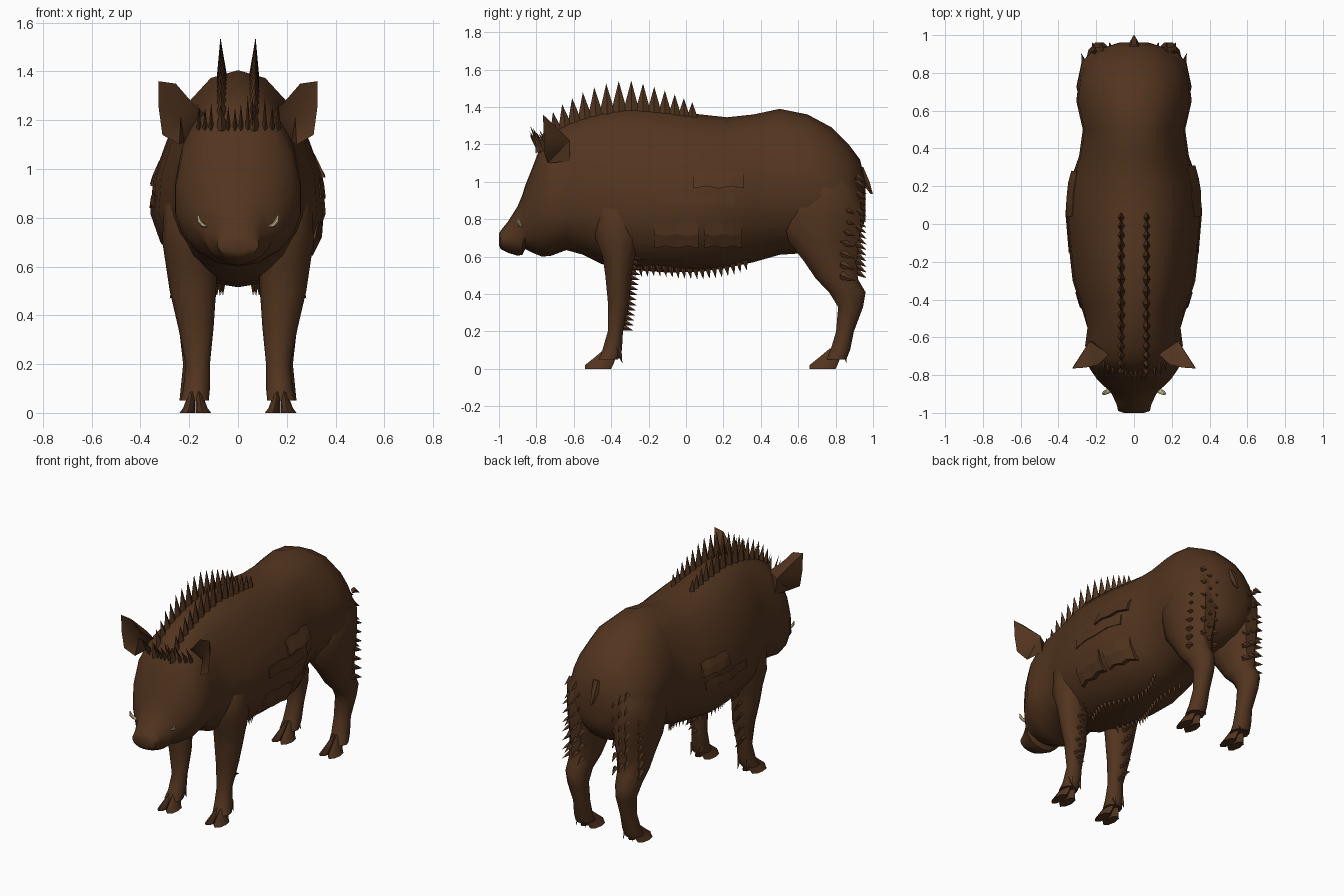
import bpy, bmesh, math, random
from mathutils import Vector
from mathutils.bvhtree import BVHTree

if "Cube" in bpy.data.objects:
    bpy.data.objects.remove(bpy.data.objects["Cube"])
random.seed(4)


def mat(name, c):
    m = bpy.data.materials.new(name)
    m.diffuse_color = (*c, 1)
    m.use_nodes = True
    m.node_tree.nodes["Principled BSDF"].inputs["Base Color"].default_value = m.diffuse_color
    return m


BROWN = mat("brown hide", (0.085, 0.035, 0.0135))
IVORY = mat("ivory", (0.60, 0.50, 0.29))


def finish(name, bm, m=BROWN, smooth=True):
    bmesh.ops.recalc_face_normals(bm, faces=bm.faces)
    me = bpy.data.meshes.new(name)
    bm.to_mesh(me)
    bm.free()
    ob = bpy.data.objects.new(name, me)
    bpy.context.collection.objects.link(ob)
    me.materials.append(m)
    if smooth:
        bpy.ops.object.select_all(action='DESELECT')
        ob.select_set(True)
        bpy.context.view_layer.objects.active = ob
        bpy.ops.object.shade_smooth_by_angle(angle=math.radians(45))
    return ob


def loft(bm, rings):
    """Skin a list of point rings and cap both ends."""
    vs = [[bm.verts.new(p) for p in r] for r in rings]
    n = len(vs[0])
    for a, b in zip(vs, vs[1:]):
        for i in range(n):
            j = (i + 1) % n
            bm.faces.new((a[i], a[j], b[j], b[i]))
    bm.faces.new(vs[0])
    bm.faces.new(vs[-1])


def body_ring(y, zb, zt, w, zc, n=18):
    pts = []
    for i in range(n):
        a = 2 * math.pi * i / n
        s, c = math.sin(a), math.cos(a)
        x = w * math.copysign(abs(s) ** 0.95, s)
        if c > 0 and y > -.5:  # sloping upper flanks
            x *= 1 - .10 * math.sin(2 * abs(math.asin(c)))
        pts.append((x, y, zc + c * ((zt - zc) if c > 0 else (zc - zb))))
    return pts


def leg_ring(s, z, y0, y1, x0, x1, n=10):
    return [(s * ((x0 + x1) / 2 + (x1 - x0) / 2 * math.cos(t)),
             (y0 + y1) / 2 + (y1 - y0) / 2 * math.sin(t), z)
            for t in (2 * math.pi * i / n for i in range(n))]


def spike(bm, base, tip, wx, wy):
    """Four-sided bristle."""
    base, tip = Vector(base), Vector(tip)
    d = (tip - base).normalized()
    u = d.cross(Vector((1, 0, 0)))
    u = u.normalized() if u.length > 0.3 else Vector((0, 1, 0))
    v = d.cross(u).normalized()
    q = [bm.verts.new(base + o) for o in (u * wy, v * wx, -u * wy, -v * wx)]
    t = bm.verts.new(tip)
    for i in range(4):
        bm.faces.new((q[i], q[(i + 1) % 4], t))
    bm.faces.new(q)


# Head and trunk: y, bottom, top, half width, height of widest point
STATIONS = [
    (-1.0, .66, .725, .055, .69), (-.99, .64, .74, .085, .69),
    (-.95, .62, .79, .095, .70), (-.9, .605, .87, .12, .71),
    (-.875, .61, .93, .14, .73), (-.86, .64, .98, .16, .77),
    (-.82, .62, 1.08, .20, .82),
    (-.77, .60, 1.21, .235, .86), (-.72, .605, 1.275, .26, .86),
    (-.64, .635, 1.325, .262, .86), (-.55, .61, 1.36, .25, .88),
    (-.45, .56, 1.385, .28, .90), (-.3, .53, 1.405, .33, .88),
    (-.1, .515, 1.385, .352, .88), (.08, .52, 1.36, .365, .88),
    (.22, .54, 1.345, .345, .90), (.36, .57, 1.36, .295, .95),
    (.5, .61, 1.39, .275, 1.0), (.65, .62, 1.36, .31, 1.0),
    (.78, .62, 1.29, .295, .97), (.87, .66, 1.2, .25, .95),
    (.93, .72, 1.12, .18, .93), (.96, .80, 1.0, .08, .92)]
bm = bmesh.new()
loft(bm, [body_ring(*s) for s in STATIONS])
bmesh.ops.recalc_face_normals(bm, faces=bm.faces)
TREE = BVHTree.FromBMesh(bm)
finish("body", bm)


def hit(origin, direction):
    p = TREE.ray_cast(Vector(origin), Vector(direction))[0]
    return p if p else Vector(origin)


# Legs: z, y front, y back, x inner, x outer
FRONT = [(.98, -.42, -.28, .1, .24), (.85, -.50, -.21, .08, .305),
         (.7, -.49, -.24, .08, .31), (.6, -.45, -.27, .085, .295),
         (.5, -.435, -.29, .09, .28), (.35, -.42, -.30, .1, .245),
         (.2, -.42, -.335, .115, .215), (.1, -.45, -.34, .115, .225),
         (.05, -.48, -.36, .12, .235)]
HIND = [(1.15, .64, .82, .05, .22), (.95, .54, .94, .03, .30),
        (.8, .51, .945, .02, .305), (.68, .54, .935, .04, .29),
        (.58, .62, .92, .07, .275), (.48, .69, .925, .09, .265),
        (.41, .76, .965, .11, .255), (.33, .81, .95, .115, .24),
        (.2, .80, .90, .12, .225), (.1, .77, .88, .12, .235),
        (.05, .74, .86, .12, .24)]
for s, side in ((1, "right"), (-1, "left")):
    for name, rows, toe in (("front", FRONT, -.54), ("hind", HIND, .66)):
        bm = bmesh.new()
        loft(bm, [leg_ring(s, *r) for r in rows])
        finish(f"{side}_{name}_leg", bm)
        # Cloven hoof and dew claws
        bm = bmesh.new()
        for x0 in (.11, .176):
            x1 = x0 + .064
            m = .015 if x0 < .15 else 0
            loft(bm, [leg_ring(s, z, toe + a, toe + b, x0 + i * m, x1 - i * (.015 - m), 8)
                      for i, (z, a, b) in enumerate(((0, 0, .14), (.02, 0, .15),
                                                     (.06, .05, .165), (.11, .11, .17)))])
            spike(bm, (s * (x0 + .03), toe + .175, .11),
                  (s * (x0 + .03), toe + .20, .03), .016, .02)
        finish(f"{side}_{name}_hoof", bm)

    # Ear: cupped outline with front and back centres
    bm = bmesh.new()
    rim = [bm.verts.new((s * x, y, z)) for x, y, z in
           ((.13, -.69, 1.22), (.19, -.745, 1.275), (.255, -.76, 1.35), (.325, -.765, 1.36),
            (.325, -.76, 1.25), (.31, -.755, 1.14), (.24, -.74, 1.10), (.22, -.62, 1.11))]
    for c in ((.235, -.705, 1.21), (.235, -.62, 1.22)):
        cv = bm.verts.new((s * c[0], c[1], c[2]))
        for i in range(len(rim)):
            bm.faces.new((rim[i], rim[(i + 1) % len(rim)], cv))
    finish(f"{side}_ear", bm)

    # Tusk: curved tapering horn
    bm = bmesh.new()
    loft(bm, [[(s * (x + r * math.cos(t)), y + r * math.sin(t), z)
               for t in (i * math.pi / 3 for i in range(6))]
              for x, y, z, r in ((.115, -.86, .755, .013), (.138, -.885, .765, .014),
                                 (.158, -.895, .785, .011), (.165, -.90, .812, .004))])
    finish(f"{side}_tusk", bm, IVORY)

    # Mane: one row of tall bristles on each side of the spine
    bm = bmesh.new()
    y = -.77
    while y < .07:
        k = max(0, 1 - abs((y + .36) / .46) ** 1.6)
        b = hit((s * .065, y, 3), (0, 0, -1))
        h = .05 + .11 * k
        spike(bm, b - Vector((0, 0, .03)), (s * .072, y - .06 * max(0, -y - .3), b.z + h),
              .024, .034 + .016 * k)
        y += .034 + .03 * k
    finish(f"{side}_mane", bm, smooth=False)

    # Rear leg, elbow and buttock bristles
    bm = bmesh.new()
    for i in range(15):
        z = .22 + i * .027
        spike(bm, (s * (.16 + .02 * (i % 3)), -.335 + .13 * (z - .2), z),
              (s * (.16 + .02 * (i % 3)), -.285 + .13 * (z - .2), z - .015), .012, .016)
    for i in range(18):
        z = .52 + i * .03
        x = .12 + .09 * (i % 3) / 2
        spike(bm, (s * x, .91, z), (s * (x + .01), .965, z - .035), .018, .02)
    for i in range(7):
        z = .5 + i * .06
        spike(bm, (s * .255, .83, z), (s * .28, .905, z - .03), .02, .025)
    finish(f"{side}_leg_bristles", bm, smooth=False)

    # Belly fringe
    bm = bmesh.new()
    for i in range(19):
        y = -.28 + i * .033
        x = .10 + .04 * math.sin(i * .35)
        b = hit((s * x, y, 0), (0, 0, 1))
        spike(bm, b + Vector((0, 0, .01)), (s * x, y + .01, b.z - .055), .012, .018)
    finish(f"{side}_belly_fringe", bm, smooth=False)

# Forehead tuft
bm = bmesh.new()
for x in (-.16, -.135, -.11, -.04, -.012, .012, .04, .06, .11, .14, .165):
    b = hit((x, -2, 1.165), (0, 1, 0))
    spike(bm, b + Vector((0, .01, 0)), (x, b.y - .05, 1.275 + random.uniform(-.03, .03)),
          .011, .018)
finish("forehead_tuft", bm, smooth=False)


# Matted hide patches on the flanks, lifted along the lower back edge
def patch(name, s, y0, y1, z0, z1, lift):
    bm = bmesh.new()
    rows = []
    for off in (-.01, 1):
        for j in range(3):
            row = []
            for i in range(5):
                u, v = i / 4, j / 2
                z = z0 + (z1 - z0) * v + .012 * ((i + j) % 2)
                p = hit((s * 2, y0 + (y1 - y0) * u, z), (-s, 0, 0))
                d = off if off < 0 else .004 + lift * (1 - v) * (.5 + .5 * u)
                row.append(bm.verts.new(p + Vector((s * d, 0, 0))))
            rows.append(row)
    for k in (0, 3):
        for j in (k, k + 1):
            for i in range(4):
                bm.faces.new((rows[j][i], rows[j][i + 1], rows[j + 1][i + 1], rows[j + 1][i]))
    bmesh.ops.bridge_loops(bm, edges=[e for e in bm.edges if e.is_boundary])
    finish(name, bm, smooth=False)


patch("right_upper_patch", 1, .04, .31, .965, 1.05, .02)
patch("right_side_fold", 1, -.15, .26, .88, .95, .004)
patch("right_lower_patch_a", 1, -.17, .07, .645, .775, .03)
patch("right_lower_patch_b", 1, .10, .30, .645, .775, .03)
patch("left_upper_patch", -1, .04, .28, .93, 1.02, .015)
patch("left_side_fold", -1, -.15, .26, .84, .89, .004)

# Short tail
bm = bmesh.new()
loft(bm, [leg_ring(1, 1.08, .91, .95, -.03, .03, 6), leg_ring(1, 1.0, .935, .985, -.025, .025, 6),
          leg_ring(1, .935, .985, 1.0, -.006, .006, 6)])
finish("tail", bm)
